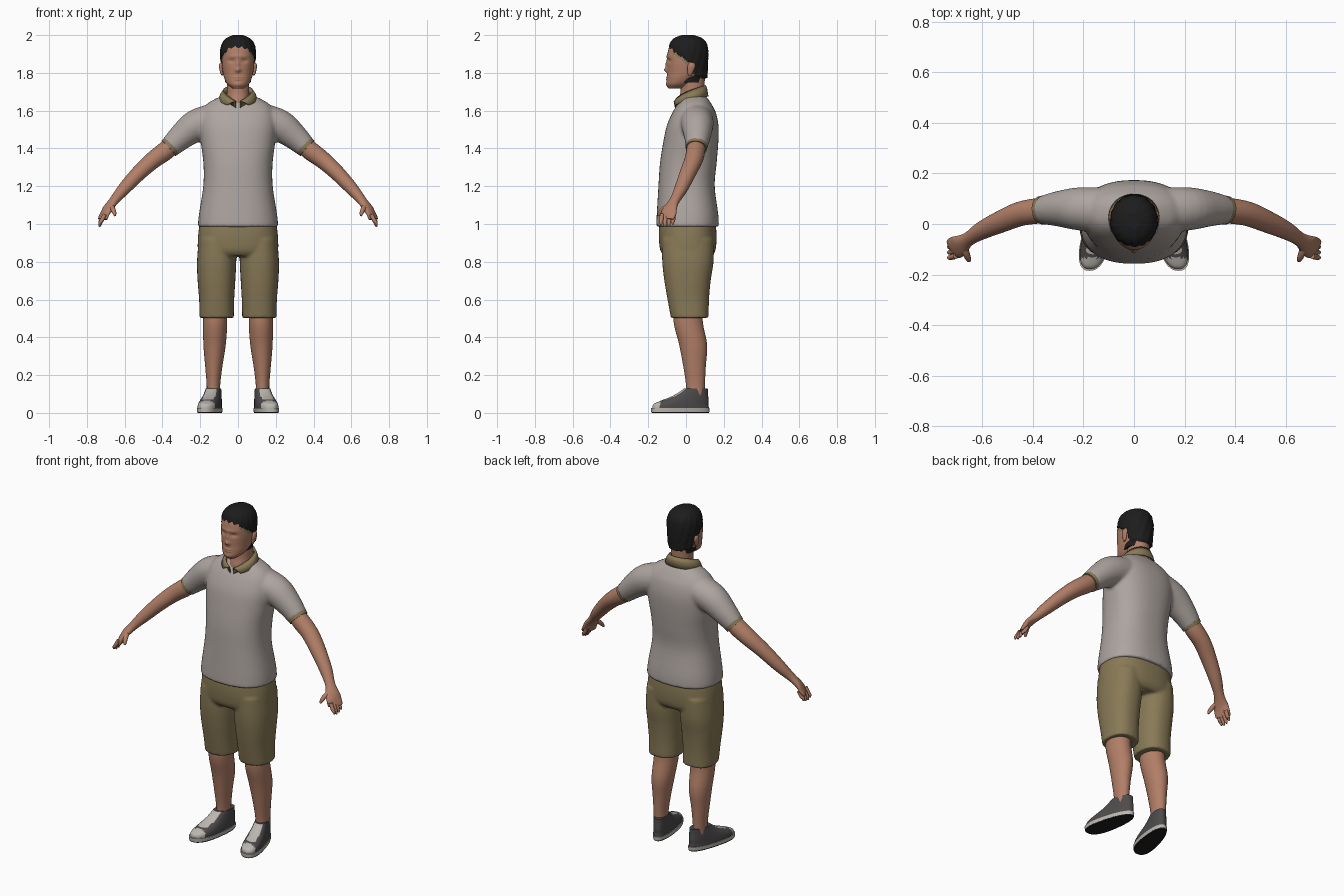
import bpy
import bmesh
import math
import random
from mathutils import Vector

random.seed(4)
if "Cube" in bpy.data.objects:
    bpy.data.objects.remove(bpy.data.objects["Cube"])


def material(name, *rgb):
    m = bpy.data.materials.new(name)
    m.use_nodes = True
    m.diffuse_color = (*rgb, 1)
    m.node_tree.nodes["Principled BSDF"].inputs["Base Color"].default_value = (*rgb, 1)
    return m


SKIN = material("warm skin", .44, .21, .135)
SHIRT = material("pale grey cloth", .42, .375, .35)
KHAKI = material("khaki cloth", .25, .195, .095)
HAIR = material("black hair", .012, .012, .012)
CANVAS = material("dark grey canvas", .075, .07, .07)
RUBBER = material("light rubber", .5, .47, .43)
TREAD = material("black tread", .012, .012, .014)


def smooth_path(rings, steps):
    """Catmull-Rom sampling of a list of ring tuples."""
    out = []
    for i in range(len(rings) - 1):
        p, q = rings[i], rings[i + 1]
        before, after = rings[max(i - 1, 0)], rings[min(i + 2, len(rings) - 1)]
        for s in range(steps):
            t = s / steps
            out.append([b + .5 * t * (c - a + t * (2 * a - 5 * b + 4 * c - d + t * (3 * (b - c) + d - a)))
                        for a, b, c, d in zip(before, p, q, after)])
    return out + [list(rings[-1])]


def loft(bm, rings, sides=32, steps=4, power=2, upright=True):
    """Closed skin over elliptical rings (x, y, z, radius, radius)."""
    path = smooth_path(rings, steps)
    loops = []
    for i, (x, y, z, a, b) in enumerate(path):
        u, v = Vector((1, 0, 0)), Vector((0, 1, 0))
        if not upright:
            ahead = Vector(path[min(i + 1, len(path) - 1)][:3])
            t = (ahead - Vector(path[max(i - 1, 0)][:3])).normalized()
            v = t.cross(Vector((0, 0, 1))).normalized()
            u = v.cross(t)
        loop = []
        for k in range(sides):
            w = math.tau * k / sides
            c, s = [math.copysign(abs(f) ** (2 / power), f) for f in (math.cos(w), math.sin(w))]
            loop.append(bm.verts.new(Vector((x, y, z)) + u * a * c + v * b * s))
        loops.append(loop)
    for lo, hi in zip(loops, loops[1:]):
        for k in range(sides):
            j = (k + 1) % sides
            bm.faces.new((lo[k], lo[j], hi[j], hi[k]))
    bm.faces.new(loops[0][::-1])
    bm.faces.new(loops[-1])


def finish(name, bm, *mats, mirror=False, voxel=0, thickness=0):
    bmesh.ops.recalc_face_normals(bm, faces=bm.faces)
    for f in bm.faces:
        f.smooth = len(f.verts) == 4
    mesh = bpy.data.meshes.new(name)
    bm.to_mesh(mesh)
    bm.free()
    ob = bpy.data.objects.new(name, mesh)
    bpy.context.collection.objects.link(ob)
    for m in mats:
        mesh.materials.append(m)
    if mirror:
        ob.modifiers.new("mirror", "MIRROR").use_mirror_merge = False
    if voxel:
        r = ob.modifiers.new("fuse", "REMESH")
        r.mode, r.voxel_size, r.use_smooth_shade = "VOXEL", voxel, True
        s = ob.modifiers.new("soften", "SMOOTH")
        s.iterations = 6
    if thickness:
        ob.modifiers.new("thickness", "SOLIDIFY").thickness = thickness
    return ob


def stack(*rows):
    """Rings centred on x = 0, from (z, y, half width, half depth)."""
    return [(0, y, z, a, b) for z, y, a, b in rows]


# Shirt: torso and sleeves fused
bm = bmesh.new()
loft(bm, stack((.985, .008, .213, .166), (1.05, .008, .207, .163), (1.2, .003, .184, .149),
               (1.32, .012, .183, .15), (1.43, .025, .197, .146), (1.52, .035, .205, .137),
               (1.59, .043, .195, .115), (1.635, .045, .165, .09), (1.665, .045, .115, .07),
               (1.68, .04, .08, .06)), sides=48, power=2.4)
loft(bm, [(.12, .055, 1.555, .085, .09), (.22, .06, 1.522, .085, .085),
          (.3, .06, 1.462, .07, .07), (.362, .055, 1.404, .056, .056)], upright=False)
for v in bm.verts[:]:
    v.co.x = max(v.co.x, -.22)
sleeve = [f for f in bm.faces if f.calc_center_median().x > .01 and f.index == -1]
loft(bm, [(-.12, .055, 1.555, .085, .09), (-.22, .06, 1.522, .085, .085),
          (-.3, .06, 1.462, .07, .07), (-.362, .055, 1.404, .056, .056)], upright=False)
finish("shirt", bm, SHIRT, voxel=.009)

bm = bmesh.new()
loft(bm, [(.352, .056, 1.414, .057, .058), (.367, .054, 1.4, .055, .056)], upright=False)
finish("sleeve_cuffs", bm, KHAKI, mirror=True)

# Folded collar, open at the front with spread points
bm = bmesh.new()
rows = []
for gap, rx, ry, low, rise in ((8, .07, .076, 1.61, .09), (8, .078, .084, 1.645, .09),
                               (20, .093, .091, 1.632, .08), (33, .106, .097, 1.612, .063)):
    row = []
    for k in range(41):
        w = math.radians(gap + (360 - 2 * gap) * k / 40)
        row.append(bm.verts.new((rx * math.sin(w), .022 - ry * math.cos(w), low + rise * math.sin(w / 2))))
    rows.append(row)
for lo, hi in zip(rows, rows[1:]):
    for k in range(40):
        bm.faces.new((lo[k], lo[k + 1], hi[k + 1], hi[k]))
finish("collar", bm, KHAKI, thickness=.006)

# Shorts: seat and two legs fused
bm = bmesh.new()
loft(bm, stack((1, .008, .204, .15), (.93, .009, .212, .153), (.86, .01, .212, .146),
               (.83, .01, .19, .125)), sides=48, power=2.4)
for s in (-1, 1):
    loft(bm, [(s * .108, .01, .92, .1, .138), (s * .113, .01, .8, .104, .136),
              (s * .114, .008, .7, .1, .123), (s * .113, .012, .6, .093, .11),
              (s * .113, .02, .503, .091, .1)], power=2.3)
finish("shorts", bm, KHAKI, voxel=.008)

# Lower legs
bm = bmesh.new()
loft(bm, [(.12, .015, .6, .06, .075), (.121, .012, .48, .064, .077), (.124, .038, .36, .059, .074),
          (.128, .045, .25, .046, .06), (.13, .05, .15, .036, .05), (.13, .05, .08, .036, .048)])
finish("lower_legs", bm, SKIN, mirror=True)

# Arms, palms, fingers and thumbs
bm = bmesh.new()
loft(bm, [(.33, .057, 1.435, .042, .045), (.38, .052, 1.39, .05, .05), (.45, .04, 1.338, .046, .048),
          (.52, .012, 1.275, .041, .044), (.6, -.025, 1.19, .034, .036), (.655, -.06, 1.125, .024, .028),
          (.69, -.085, 1.08, .019, .042), (.709, -.095, 1.045, .016, .045),
          (.717, -.1, 1.025, .011, .04)], upright=False)
for i in range(4):
    y = -.064 - .021 * i
    drop = (.012, .002, 0, .008)[i]
    loft(bm, [(.705, y, 1.05, .011, .011), (.721, y - .004, 1.02, .011, .011),
              (.73, y - .006, 1 + drop, .009, .009), (.733, y - .004, .986 + drop, .005, .005)],
         sides=12, upright=False)
loft(bm, [(.675, -.08, 1.1, .014, .016), (.664, -.115, 1.082, .013, .014),
          (.655, -.138, 1.06, .011, .011), (.65, -.146, 1.043, .005, .005)], sides=12, upright=False)
finish("arms", bm, SKIN, mirror=True)


# Hairline height by depth along the head
def hairline(y):
    pts = [(-.2, 1.925), (-.1, 1.92), (-.06, 1.907), (0, 1.865), (.035, 1.85), (.05, 1.785), (.2, 1.75)]
    for (a, za), (b, zb) in zip(pts, pts[1:]):
        if y <= b:
            return za + (zb - za) * (y - a) / (b - a)
    return pts[-1][1]


# Head, with features pushed out of or into the face: x, z, spread x, spread z, push
FEATURES = [(0, 1.845, .009, .024, -.009), (0, 1.815, .014, .012, -.016), (0, 1.777, .022, .004, -.005),
            (0, 1.765, .018, .004, -.005), (0, 1.737, .022, .012, -.005), (0, 1.888, .05, .009, -.004),
            (.034, 1.864, .017, .01, .009), (-.034, 1.864, .017, .01, .009)]
bm = bmesh.new()
loft(bm, stack((1.718, -.055, .03, .038), (1.74, -.038, .057, .064), (1.77, -.018, .072, .083),
               (1.8, .0, .08, .099), (1.85, .004, .086, .103), (1.9, .005, .085, .103),
               (1.94, .006, .077, .094), (1.97, .008, .058, .075), (1.985, .01, .03, .04)),
     sides=96, steps=9, power=2.15)
for v in bm.verts:
    if v.co.y < -.02:
        v.co.y += sum(push * math.exp(-((v.co.x - x) / sx) ** 2 - ((v.co.z - z) / sz) ** 2)
                      for x, z, sx, sz, push in FEATURES)
for f in bm.faces:
    c = f.calc_center_median()
    f.material_index = int(-.07 < c.y < .03 and 0 < hairline(c.y) - c.z < .013)
finish("head", bm, SKIN, KHAKI)

bm = bmesh.new()
loft(bm, stack((1.59, .035, .07, .075), (1.65, .035, .064, .076), (1.7, .035, .059, .064),
               (1.78, .035, .06, .065)))
finish("neck", bm, SKIN)

bm = bmesh.new()
loft(bm, [(.083, .02, 1.785, .004, .008), (.086, .022, 1.8, .008, .014), (.09, .028, 1.83, .01, .021),
          (.09, .03, 1.848, .008, .017), (.088, .03, 1.856, .003, .007)], sides=16)
finish("ears", bm, SKIN, mirror=True)

# Short hair: a tufted cap tucked into the skull below the hairline
bm = bmesh.new()
loft(bm, stack((1.75, .02, .08, .09), (1.8, .012, .087, .102), (1.86, .012, .092, .105),
               (1.92, .012, .094, .104), (1.96, .012, .083, .095), (1.985, .011, .06, .072),
               (2, .01, .026, .033)), sides=72, steps=9)
for v in bm.verts:
    w = math.atan2(v.co.x, v.co.y)
    k = 1 + .014 * math.sin(16 * w + 40 * v.co.z) + random.uniform(-.008, .008)
    if v.co.z < hairline(v.co.y):
        k = .84
    v.co.x *= k
    v.co.y = .01 + (v.co.y - .01) * k
finish("hair", bm, HAIR)


# Shoes: toes splayed outward and broader than the heel
def shoe(name, rows, *mats, rule=None):
    bm = bmesh.new()
    loft(bm, stack(*rows), sides=48, power=2.4)
    for f in bm.faces:
        if rule:
            f.material_index = int(rule(f.calc_center_median()))
    for v in bm.verts:
        v.co.x = v.co.x * (1 - 1.2 * v.co.y) + .139 - .2 * v.co.y
    finish(name, bm, *mats, mirror=True)


shoe("shoe_uppers", [(.02, -.028, .052, .15), (.045, -.027, .051, .146), (.065, -.006, .049, .126),
                     (.085, .018, .046, .1), (.105, .036, .043, .08), (.13, .053, .04, .062)],
     CANVAS, RUBBER,
     rule=lambda c: c.y < -.135 or (abs(c.x) < .028 and -.115 < c.y < .01 and c.z > .05))
shoe("shoe_soles", [(.006, -.03, .054, .154), (.026, -.03, .055, .155)], RUBBER)
shoe("shoe_treads", [(0, -.03, .052, .151), (.007, -.03, .054, .154)], TREAD)
